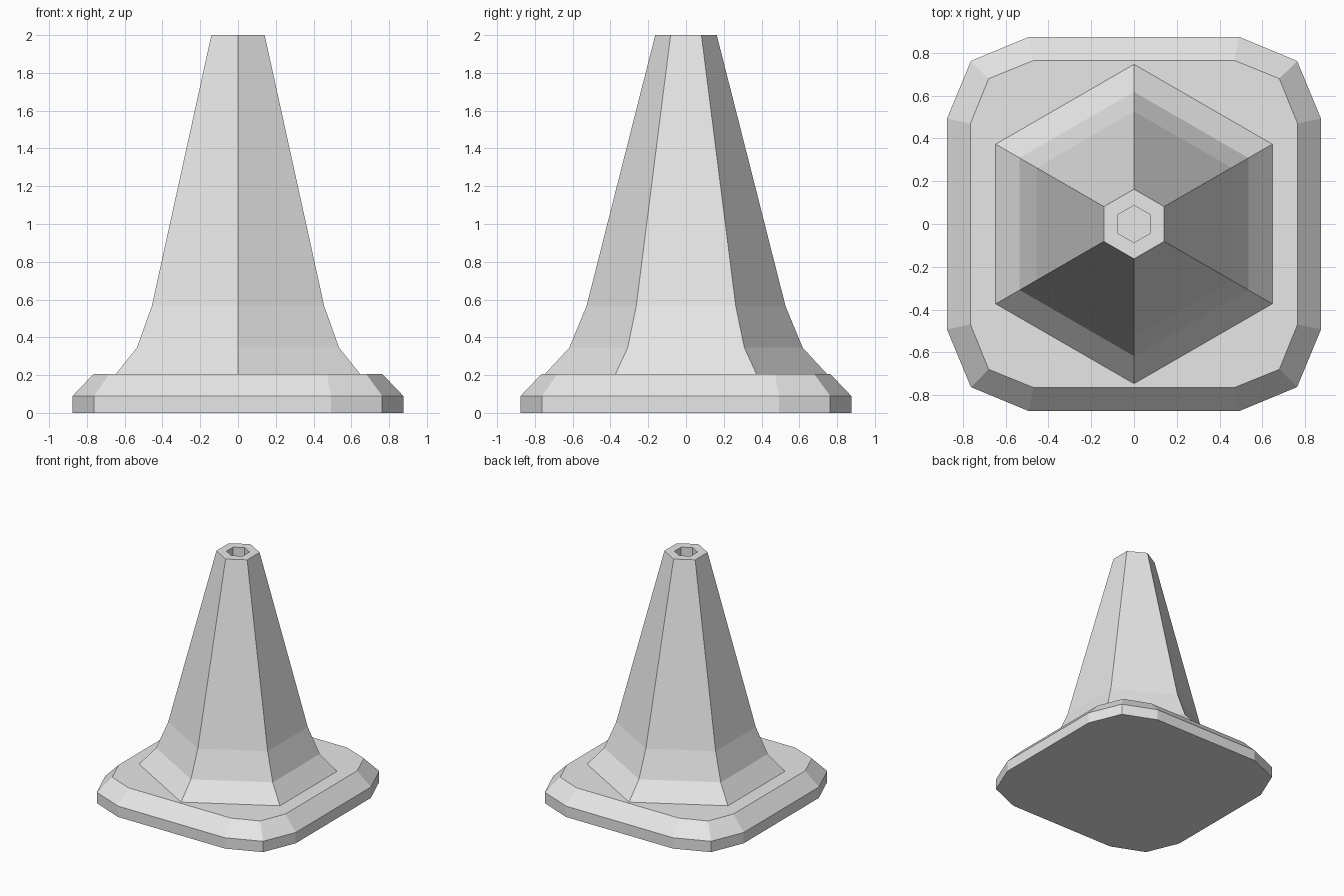
import bpy, bmesh, math

if "Cube" in bpy.data.objects:
    bpy.data.objects.remove(bpy.data.objects["Cube"], do_unlink=True)

grey = bpy.data.materials.new("light_grey")
grey.use_nodes = True
grey.diffuse_color = (0.8, 0.8, 0.8, 1)
grey.node_tree.nodes["Principled BSDF"].inputs["Base Color"].default_value = (0.8, 0.8, 0.8, 1)


def hexagon(radius, z):
    """Ring with corners on the y axis."""
    return [(radius * math.sin(i * math.pi / 3), -radius * math.cos(i * math.pi / 3), z)
            for i in range(6)]


def rounded_square(half, side, corner, z):
    """Square ring whose corners are cut twice."""
    ring = []
    quarter = [(half, -side), (half, side), (corner, corner)]
    for _ in range(4):
        ring += [(x, y, z) for x, y in quarter]
        quarter = [(-y, x) for x, y in quarter]
    return ring


def loft(name, rings, cap_start):
    """Skin a stack of rings with flat faces and cap the ends."""
    bm = bmesh.new()
    loops = [[bm.verts.new(p) for p in ring] for ring in rings]
    for low, high in zip(loops, loops[1:]):
        n = len(low)
        for i in range(n):
            j = (i + 1) % n
            bm.faces.new((low[i], low[j], high[j], high[i]))
    bm.faces.new(loops[-1])
    if cap_start:
        bm.faces.new(loops[0][::-1])
    mesh = bpy.data.meshes.new(name)
    bm.to_mesh(mesh)
    bm.free()
    mesh.materials.append(grey)
    obj = bpy.data.objects.new(name, mesh)
    bpy.context.collection.objects.link(obj)
    return obj


# Bevelled foot plate
loft("base_plate", [
    rounded_square(0.875, 0.493, 0.763, 0),
    rounded_square(0.875, 0.493, 0.763, 0.09),
    rounded_square(0.765, 0.47, 0.68, 0.205),
], True)

# Flared six-sided cone, ending in a recess at the tip
loft("cone_body", [
    hexagon(0.747, 0.205),
    hexagon(0.618, 0.345),
    hexagon(0.527, 0.565),
    hexagon(0.163, 2),
    hexagon(0.087, 2),
    hexagon(0.087, 1.85),
], False)
